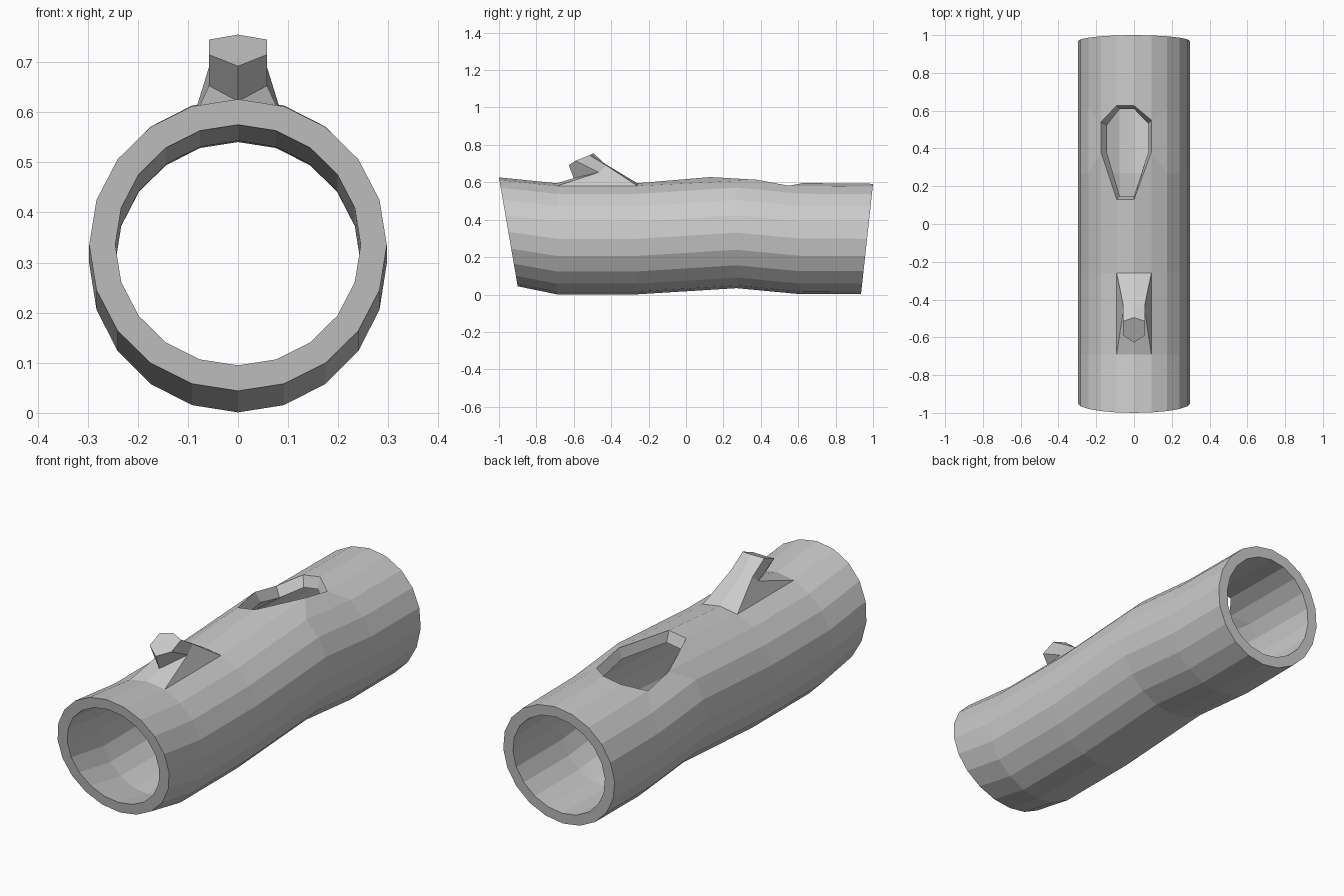
import bpy, bmesh
from math import sin, cos, pi

if "Cube" in bpy.data.objects:
    bpy.data.objects.remove(bpy.data.objects["Cube"])

SIDES = 20
R_OUT, R_IN = 0.297, 0.245
# rings along the log: y centre, z centre, slant (y shift at the top), z radius factor
RINGS = [(-0.95, 0.335, -0.05, 0.98), (-0.69, 0.298, 0, 1), (-0.26, 0.298, 0, 1),
         (0.27, 0.331, 0, 1), (0.61, 0.299, 0, 1), (0.968, 0.298, 0.032, 0.99)]
# knot hole: ring vertices slid along the log, keyed by column (0 = top centre)
HOLE_START = {-2: 0.38, -1: 0.13, 0: 0.13, 1: 0.38}
HOLE_END = {-2: 0.54, -1: 0.627, 0: 0.627, 1: 0.55}

bm = bmesh.new()


def shell(radius, inset):
    rows = []
    for i, (y, z, slant, fz) in enumerate(RINGS):
        row = []
        for k in range(SIDES):
            a = 2 * pi * k / SIDES
            col = k if k < SIDES / 2 else k - SIDES
            vy = y + slant * cos(a) * radius / R_OUT
            if i == 3 and col in HOLE_START:
                vy = HOLE_START[col] + (inset if col in (-1, 0) else 0)
            if i == 4 and col in HOLE_END:
                vy = HOLE_END[col] - inset
            row.append(bm.verts.new((radius * sin(a), vy, z + radius * fz * cos(a))))
        rows.append(row)
    return rows


def bridge(a, b, closed=True):
    n = len(a)
    for k in range(n if closed else n - 1):
        j = (k + 1) % n
        bm.faces.new((a[k], a[j], b[j], b[k]))


outer, inner = shell(R_OUT, 0), shell(R_IN, 0.018)

# log walls, leaving openings for the knot hole and the branch root
for rows, is_outer in ((outer, True), (inner, False)):
    for i in range(len(RINGS) - 1):
        for k in range(SIDES):
            if i == 3 and k in (SIDES - 2, SIDES - 1, 0):
                continue
            if i == 1 and is_outer and k in (SIDES - 1, 0):
                continue
            j = (k + 1) % SIDES
            bm.faces.new((rows[i][k], rows[i][j], rows[i + 1][j], rows[i + 1][k]))

# end caps
bridge(outer[0], inner[0])
bridge(outer[-1], inner[-1])

# knot hole rim
cols = (-2, -1, 0, 1)
rim = [[rows[3][c] for c in cols] + [rows[4][c] for c in reversed(cols)]
       for rows in (outer, inner)]
bridge(rim[0], rim[1])


# broken branch: six-sided, root -> neck -> tip
def hexagon(top, upper, lower, bottom, x=0.058):
    pts = [(0, *top), (x, *upper), (x, *lower), (0, *bottom), (-x, *lower), (-x, *upper)]
    return [bm.verts.new(p) for p in pts]


root = [outer[2][0], outer[2][1], outer[1][1], outer[1][0], outer[1][-1], outer[2][-1]]
neck = hexagon((-0.435, 0.70), (-0.425, 0.69), (-0.467, 0.653), (-0.60, 0.622))
tip = hexagon((-0.495, 0.755), (-0.515, 0.745), (-0.59, 0.715), (-0.627, 0.692))
bridge(root, neck)
bridge(neck, tip)
bm.faces.new(tip)

bmesh.ops.recalc_face_normals(bm, faces=bm.faces)
mesh = bpy.data.meshes.new("hollow_log")
bm.to_mesh(mesh)
bm.free()
bpy.context.collection.objects.link(bpy.data.objects.new("hollow_log", mesh))
